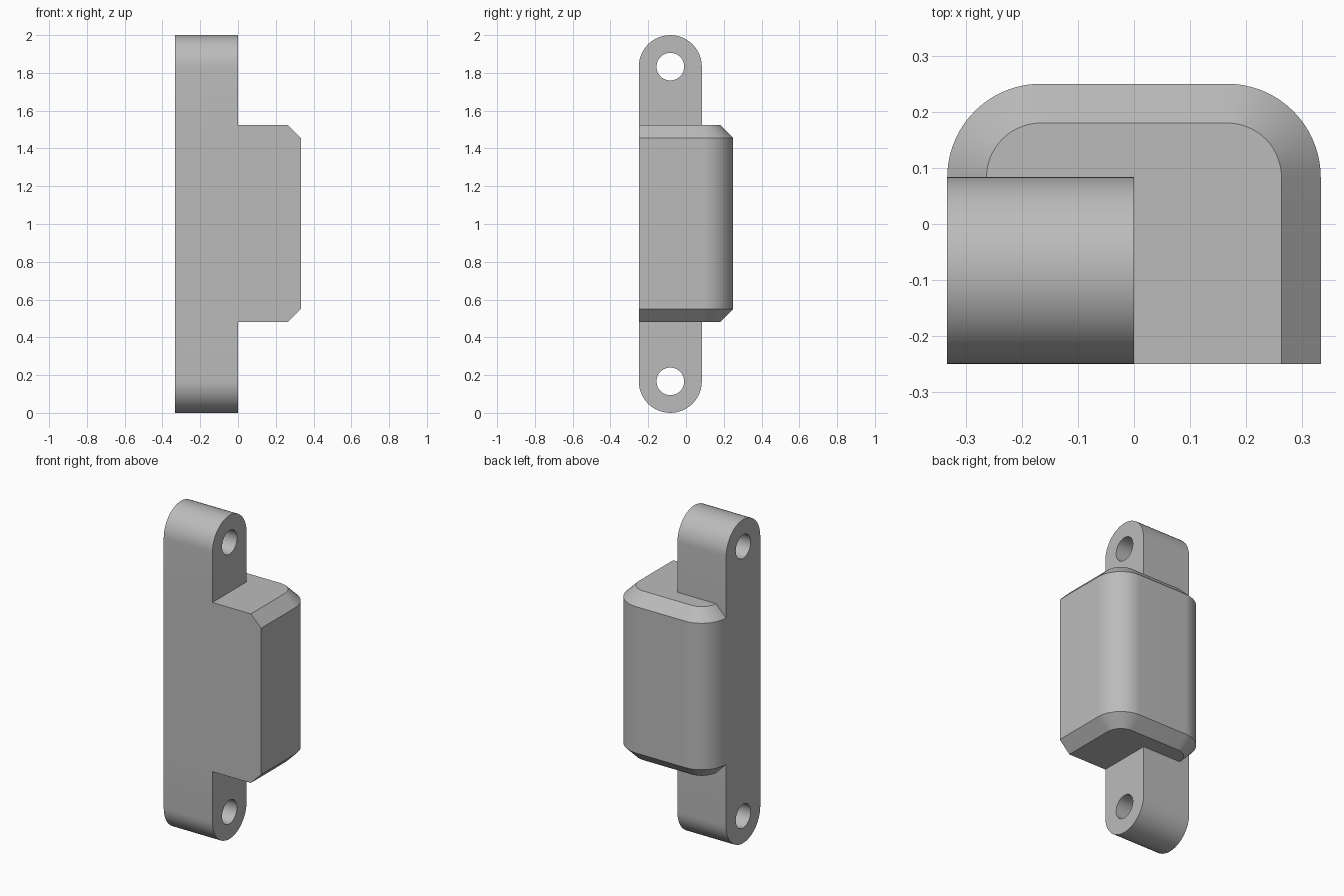
import bpy, bmesh, math

cube = bpy.data.objects.get("Cube")
if cube:
    bpy.data.objects.remove(cube, do_unlink=True)

HALF_X, HALF_Y = 0.333, 0.25
R = 0.167                      # rounding of bar ends and body corners
BAR_Y = -HALF_Y + R            # centre line of the bar
CHAMFER = 0.07
BODY_LOW, BODY_HIGH = 0.48, 1.525
HOLE_R = 0.073

grey = bpy.data.materials.new("plain grey")
grey.use_nodes = True
colour = (0.5, 0.5, 0.5, 1)
grey.diffuse_color = colour
grey.node_tree.nodes["Principled BSDF"].inputs["Base Color"].default_value = colour


def arc(cx, cy, radius, start, end, steps=24):
    angles = [math.radians(start + (end - start) * i / steps) for i in range(steps + 1)]
    return [(cx + radius * math.cos(a), cy + radius * math.sin(a)) for a in angles]


def loft(name, rings):
    """Skin a stack of matching closed rings and cap both ends."""
    bm = bmesh.new()
    loops = [[bm.verts.new(p) for p in ring] for ring in rings]
    for a, b in zip(loops, loops[1:]):
        for i in range(len(a)):
            j = (i + 1) % len(a)
            bm.faces.new((a[i], a[j], b[j], b[i]))
    bm.faces.new(loops[0])
    bm.faces.new(loops[-1])
    bmesh.ops.recalc_face_normals(bm, faces=bm.faces)
    mesh = bpy.data.meshes.new(name)
    bm.to_mesh(mesh)
    bm.free()
    mesh.materials.append(grey)
    obj = bpy.data.objects.new(name, mesh)
    bpy.context.collection.objects.link(obj)
    return obj


def along_x(name, outline, x0, x1):
    return loft(name, [[(x, y, z) for y, z in outline] for x in (x0, x1)])


def body_ring(z, inset):
    # Square at the front, rounded at the back; the inset spares the front
    cx, cy, r = HALF_X - R, HALF_Y - R, R - inset
    outline = [(-HALF_X + inset, -HALF_Y), (HALF_X - inset, -HALF_Y)]
    outline += arc(cx, cy, r, 0, 90) + arc(-cx, cy, r, 90, 180)
    return [(x, y, z) for x, y in outline]


def combine(target, other, operation):
    mod = target.modifiers.new(operation.title(), 'BOOLEAN')
    mod.operation, mod.object, mod.solver = operation, other, 'EXACT'
    bpy.context.view_layer.objects.active = target
    bpy.ops.object.modifier_apply(modifier=mod.name)
    bpy.data.objects.remove(other, do_unlink=True)


# Mounting bar with round ends
bar = along_x("bracket", arc(BAR_Y, 2 - R, R, 0, 180) + arc(BAR_Y, R, R, 180, 360),
              -HALF_X, 0)

# Chamfered body merged into the bar
body = loft("body", [body_ring(BODY_LOW, CHAMFER), body_ring(BODY_LOW + CHAMFER, 0),
                     body_ring(BODY_HIGH - CHAMFER, 0), body_ring(BODY_HIGH, CHAMFER)])
combine(bar, body, 'UNION')

# Screw holes through both ends
for z in (R, 2 - R):
    cutter = along_x("hole_cutter", arc(BAR_Y, z, HOLE_R, 0, 352.5, 47), -0.5, 0.1)
    combine(bar, cutter, 'DIFFERENCE')

bpy.ops.object.select_all(action='DESELECT')
bar.select_set(True)
bpy.context.view_layer.objects.active = bar
bpy.ops.object.shade_smooth_by_angle(angle=math.radians(25))
